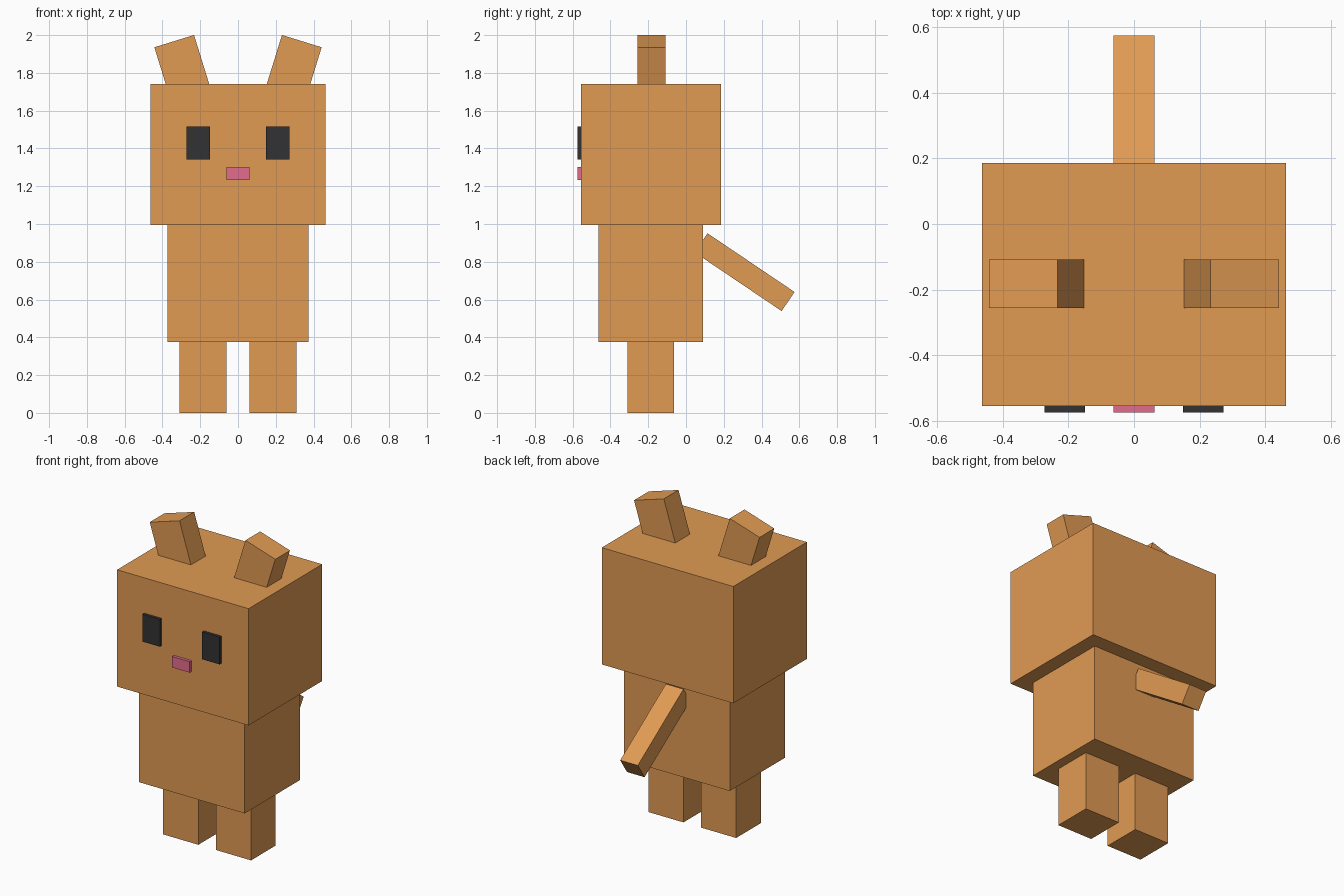
import bpy
import bmesh
from math import radians
from mathutils import Matrix, Vector

cube = bpy.data.objects.get("Cube")
if cube:
    bpy.data.objects.remove(cube, do_unlink=True)


def make_material(name, rgb):
    mat = bpy.data.materials.new(name)
    mat.use_nodes = True
    mat.diffuse_color = (*rgb, 1)
    mat.node_tree.nodes["Principled BSDF"].inputs["Base Color"].default_value = (*rgb, 1)
    return mat


fur = make_material("orange_fur", (0.753, 0.328, 0.087))
dark = make_material("eye_black", (0.032, 0.032, 0.032))
pink = make_material("nose_pink", (0.776, 0.150, 0.262))


def box(name, center, size, mat, axis="X", angle=0):
    """Flat-shaded box, turned by angle degrees about one axis through its centre."""
    bm = bmesh.new()
    bmesh.ops.create_cube(bm, size=1, matrix=Matrix.Diagonal((*size, 1)))
    mesh = bpy.data.meshes.new(name)
    bm.to_mesh(mesh)
    bm.free()
    mesh.materials.append(mat)
    obj = bpy.data.objects.new(name, mesh)
    obj.matrix_world = Matrix.Translation(Vector(center)) @ Matrix.Rotation(radians(angle), 4, axis)
    bpy.context.collection.objects.link(obj)
    return obj


# Head and body
box("head", (0, -0.185, 1.368), (0.928, 0.742, 0.745), fur)
box("body", (0, -0.187, 0.685), (0.745, 0.555, 0.62), fur)

# Paired legs, ears and eyes
for side, s in (("left", 1), ("right", -1)):
    box(side + "_leg", (s * 0.186, -0.187, 0.1875), (0.248, 0.248, 0.375), fur)
    box(side + "_ear", (s * 0.292, -0.183, 1.82), (0.22, 0.148, 0.31), fur, "Y", s * 17.2)
    box(side + "_eye", (s * 0.211, -0.559, 1.428), (0.124, 0.032, 0.174), dark)

# Nose
box("nose", (0, -0.559, 1.267), (0.124, 0.032, 0.07), pink)

# Tail slopes down and back from the body
box("tail", (0, 0.31, 0.745), (0.124, 0.556, 0.122), fur, "X", -34)
